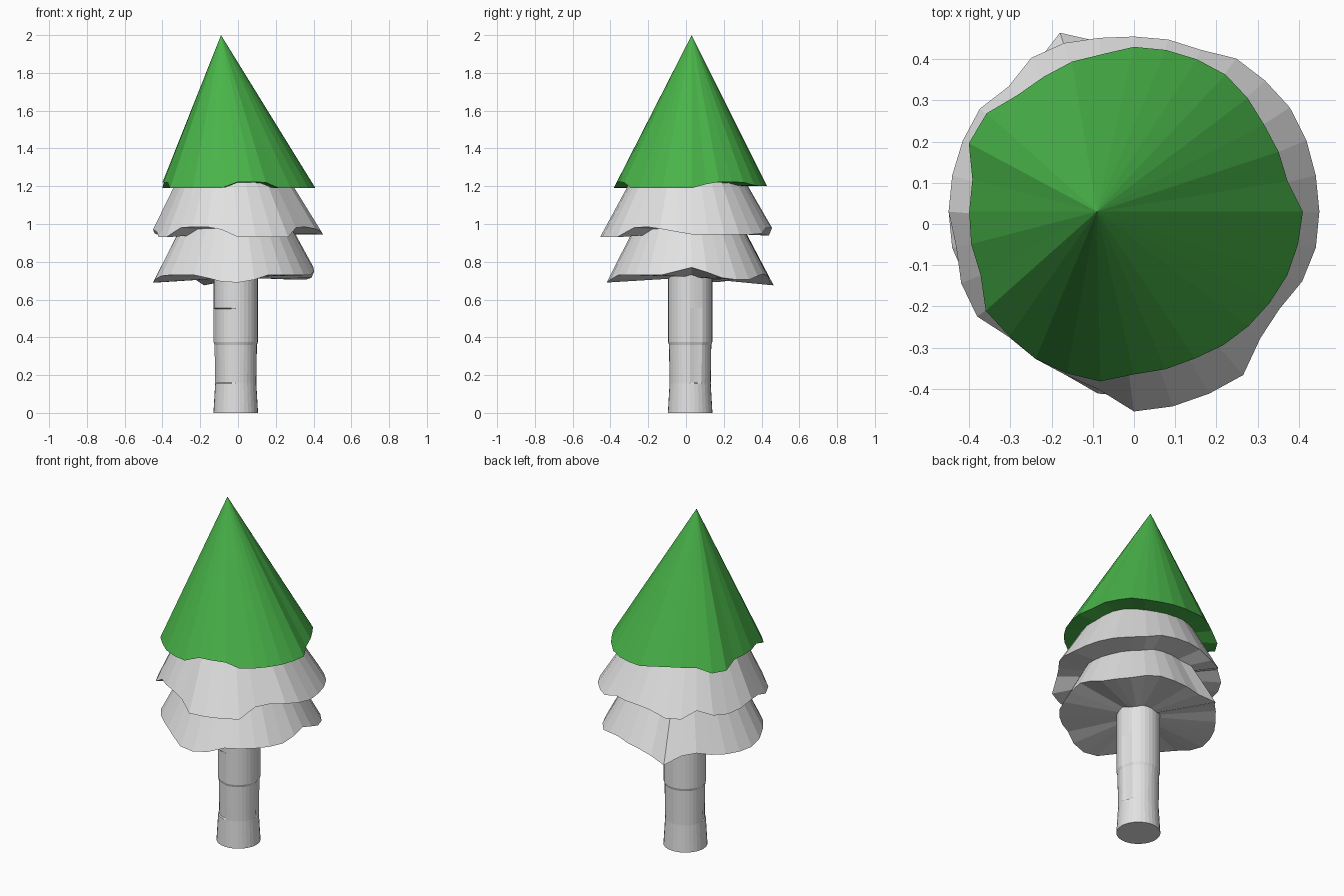
import bpy, bmesh, math
from mathutils import Vector

if "Cube" in bpy.data.objects:
    bpy.data.objects.remove(bpy.data.objects["Cube"])

SIDES = 32


def material(name, rgb):
    m = bpy.data.materials.new(name)
    m.diffuse_color = (*rgb, 1)
    m.use_nodes = True
    m.node_tree.nodes["Principled BSDF"].inputs["Base Color"].default_value = m.diffuse_color
    return m


GREEN = material("leaf green", (0.067, 0.46, 0.067))
GREY = material("light grey", (0.76, 0.76, 0.76))


def build(name, rings, mat):
    """Skin a stack of rings (bottom to top) and close both ends with fans."""
    bm = bmesh.new()
    loops = [[bm.verts.new(p) for p in ring] for ring in rings]
    n = len(loops[0])
    for a, b in zip(loops, loops[1:]):
        for i in range(n):
            j = (i + 1) % n
            bm.faces.new((a[i], a[j], b[j], b[i]))
    for loop in (loops[0], loops[-1]):
        c = bm.verts.new(sum((v.co for v in loop), Vector()) / n)
        for i in range(n):
            bm.faces.new((loop[i], loop[(i + 1) % n], c))
    bmesh.ops.remove_doubles(bm, verts=bm.verts, dist=0.0001)
    bmesh.ops.recalc_face_normals(bm, faces=bm.faces)
    me = bpy.data.meshes.new(name)
    bm.to_mesh(me)
    bm.free()
    me.materials.append(mat)
    ob = bpy.data.objects.new(name, me)
    bpy.context.collection.objects.link(ob)
    return ob


def tier(name, radii, heights, base, apex, top, mat):
    """Ragged-rimmed cone: radii and heights (hundredths) go round from +x;
    the slopes run towards the apex and stop at height top."""
    rim = []
    for i, (r, h) in enumerate(zip(radii, heights)):
        a = math.tau * i / SIDES
        rim.append(Vector((r * math.cos(a) / 100, 0.03 + r * math.sin(a) / 100, base + h / 100)))
    apex = Vector(apex)
    crown = [p.lerp(apex, (top - p.z) / (apex.z - p.z)) for p in rim]
    return build(name, [rim, crown], mat)


# Top tier: full cone with a leaning tip
tier("top_branches",
     [41, 38, 38, 38, 39, 40, 40, 40, 40, 39, 39.4, 39.4, 40, 43, 43.4, 40,
      40, 40.3, 40.3, 43.3, 42.8, 43, 42.5, 42, 39.5, 39, 38.6, 39, 39.3, 39.7, 40.3, 40.6],
     [0, 2, 3.3, 3.3, 3, 1.5, 1, 1, 1, 2, 3, 3, 3, 0, 0, 3,
      3, 3, 3, 0, 0, 0, 0, 0.2, 3.3, 3.3, 3, 0, 0, 0, 0, 0],
     1.19, (-0.09, 0.03, 2.0), 2.0, GREEN)

# Middle tier
tier("middle_branches",
     [45, 45, 45.3, 45.5, 45, 44.7, 42.5, 42.6, 42.5, 43, 44.3, 44.9, 43, 45, 45, 45,
      45, 44, 45.4, 45.8, 43, 43, 43, 44, 48.5, 48.2, 47.8, 47.7, 43.4, 42.5, 44.2, 45],
     [1.5, 1.5, 1.5, 1.5, 1.5, 2, 5, 5, 5, 4, 1, 1, 5, 2, 1, 2,
      4, 3, 0, 0, 5, 5.5, 5.5, 4, 0, 0, 0, 0, 5, 5.5, 4.5, 3],
     0.93, (-0.06, 0.0, 1.77), 1.32, GREY)

# Bottom tier
tier("bottom_branches",
     [40, 41, 42, 43, 43, 42, 41, 41, 41, 42, 47, 43, 42, 42, 43, 44,
      45, 45, 44, 43, 42, 42, 43, 45, 45, 44, 42, 42, 42, 42, 41.5, 41],
     [9.5, 7, 4, 3, 3, 5, 6, 5, 4, 2, 0, 4, 5, 3, 2, 1.5,
      1.5, 3, 5, 5.5, 5.5, 5.5, 4, 2, 1.5, 3, 5.5, 5.5, 5.5, 5.5, 5.5, 7.5],
     0.675, (-0.02, 0.01, 1.54), 1.08, GREY)

# Trunk: waisted log with two shallow bark strips
rings = []
for z, r in [(0, .118), (.155, .109), (.16, .109), (.36, .112), (.375, .117), (.55, .117), (.555, .117), (.76, .117)]:
    ring = []
    for i in range(SIDES):
        a = math.tau * i / SIDES
        deg = math.degrees(a)
        front_strip = 190 < deg < 260 and .158 < z < .552
        side_strip = 2 < deg < 30 and .158 < z < .7
        rr = r - (0.006 if front_strip or side_strip else 0)
        ring.append((-0.012 + rr * math.cos(a), 0.022 + rr * math.sin(a), z))
    rings.append(ring)
build("trunk", rings, GREY)
